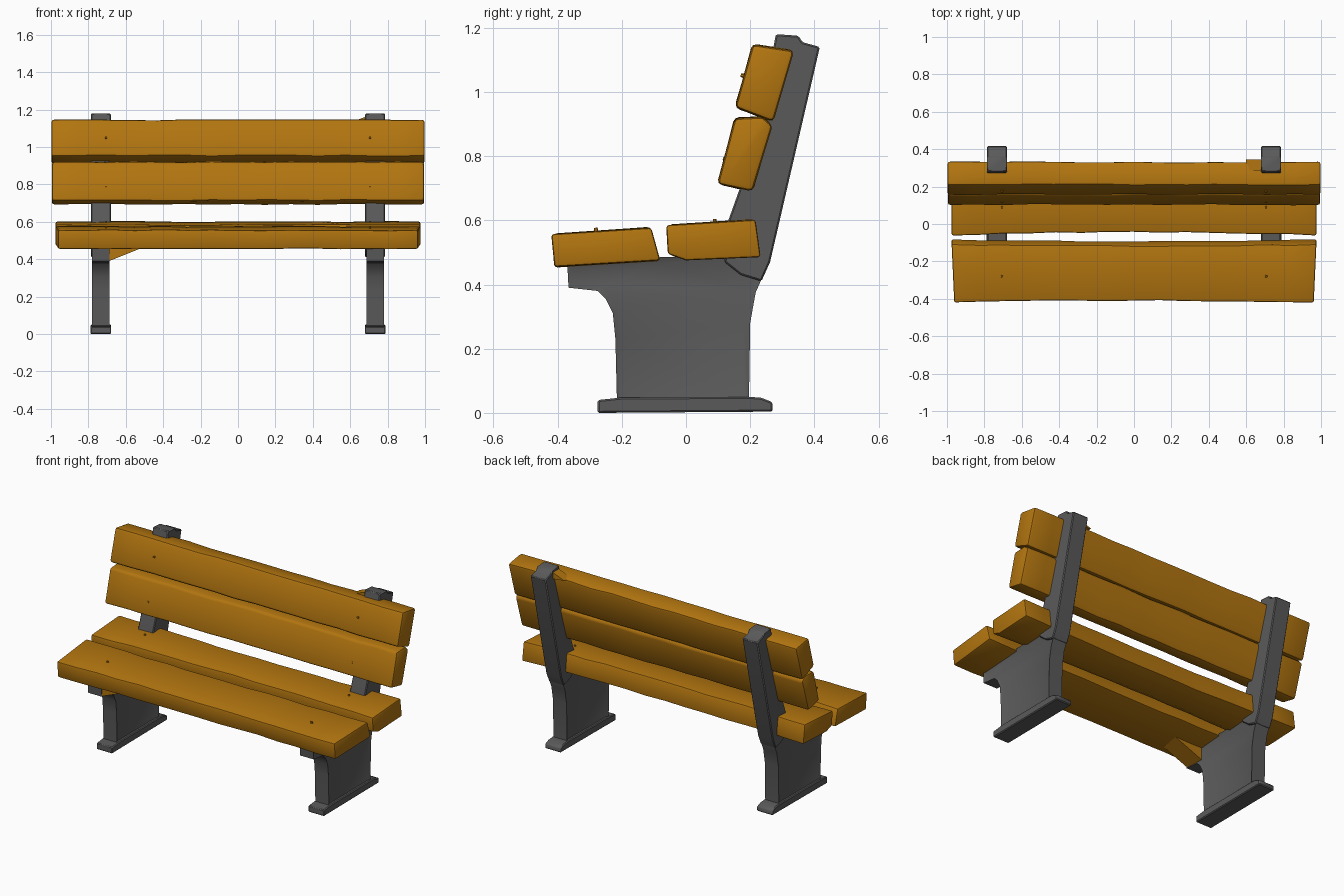
import bpy, bmesh, math, random
from mathutils import Vector, Matrix

if "Cube" in bpy.data.objects:
    bpy.data.objects.remove(bpy.data.objects["Cube"])

random.seed(4)


def material(name, rgb):
    m = bpy.data.materials.new(name)
    m.diffuse_color = (*rgb, 1)
    m.use_nodes = True
    m.node_tree.nodes["Principled BSDF"].inputs["Base Color"].default_value = m.diffuse_color
    return m


WOOD = material("brown wood", (0.445, 0.178, 0.005))
IRON = material("dark grey iron", (0.102, 0.102, 0.102))


def finish(bm, name, mat, bevel=0.0, segments=1):
    bmesh.ops.recalc_face_normals(bm, faces=bm.faces)
    if bevel:
        sharp = [e for e in bm.edges if len(e.link_faces) == 2 and e.calc_face_angle() > 0.6]
        bmesh.ops.bevel(bm, geom=sharp, offset=bevel, segments=segments, profile=0.5,
                        affect='EDGES', clamp_overlap=True)
    me = bpy.data.meshes.new(name)
    bm.to_mesh(me)
    bm.free()
    me.materials.append(mat)
    me.shade_smooth()
    me.set_sharp_from_angle(angle=math.radians(35))
    ob = bpy.data.objects.new(name, me)
    bpy.context.collection.objects.link(ob)
    return ob


def plank(name, profile, half, slant, pinch, wobble, bevel):
    """Loft a (y, z) profile along x, narrowing a little in the middle."""
    bm = bmesh.new()
    steps = 14
    cy = sum(p[0] for p in profile) / len(profile)
    rings = []
    for i in range(steps + 1):
        t = -1 + 2 * i / steps
        k = 1 - pinch * (1 - t * t)
        ring = []
        for y, z in profile:
            w = 0 if abs(t) == 1 else wobble
            ring.append(bm.verts.new((t * (half + slant * y),
                                      cy + (y - cy) * k + random.uniform(-w, w),
                                      z + random.uniform(-w, w))))
        rings.append(ring)
    n = len(profile)
    for a, b in zip(rings, rings[1:]):
        for j in range(n):
            bm.faces.new((a[j], a[(j + 1) % n], b[(j + 1) % n], b[j]))
    bm.faces.new(rings[0])
    bm.faces.new(rings[-1])
    return finish(bm, name, WOOD, bevel, 2)


def slab(name, profile, x0, x1, mat, bevel=0.0, recess=0.0):
    """Extrude a (y, z) profile from x0 to x1."""
    bm = bmesh.new()
    f = bm.faces.new([bm.verts.new((x0, y, z)) for y, z in profile])
    g = bmesh.ops.extrude_face_region(bm, geom=[f])
    bmesh.ops.translate(bm, vec=(x1 - x0, 0, 0),
                        verts=[v for v in g['geom'] if isinstance(v, bmesh.types.BMVert)])
    bmesh.ops.recalc_face_normals(bm, faces=bm.faces)
    if recess:
        sides = [f for f in bm.faces if abs(f.normal.x) > 0.9]
        bmesh.ops.inset_region(bm, faces=sides, thickness=0.02, depth=-recess)
    return finish(bm, name, mat, bevel)


# Seat and back boards
plank("front_seat_board", [(-0.42, 0.557), (-0.41, 0.455), (-0.08, 0.475), (-0.108, 0.577)],
      0.98, 0.045, 0.06, 0.003, 0.009)
plank("rear_seat_board", [(-0.062, 0.585), (-0.057, 0.495), (0.0, 0.475), (0.233, 0.485), (0.217, 0.602)],
      0.975, 0.0, 0.14, 0.003, 0.009)
plank("lower_back_board", [(0.152, 0.918), (0.238, 0.922), (0.27, 0.895), (0.207, 0.69), (0.098, 0.713)],
      0.995, 0.0, 0.03, 0.003, 0.014)
plank("upper_back_board", [(0.208, 1.148), (0.337, 1.128), (0.272, 0.907), (0.153, 0.952)],
      0.998, 0.0, 0.03, 0.003, 0.014)

# Iron end frames: foot, leg panel with bracket, leaning post
FOOT = [(-0.275, 0.0), (-0.275, 0.04), (-0.2, 0.048), (0.2, 0.05), (0.235, 0.047),
        (0.27, 0.033), (0.27, 0.004)]
LEG = [(-0.215, 0.03), (-0.22, 0.23), (-0.228, 0.31), (-0.25, 0.355), (-0.275, 0.38),
       (-0.366, 0.39), (-0.37, 0.465), (-0.08, 0.485), (0.25, 0.495), (0.255, 0.46),
       (0.217, 0.375), (0.2, 0.28), (0.196, 0.03)]
POST = [(0.12, 0.47), (0.132, 0.6), (0.175, 0.72), (0.265, 1.1), (0.28, 1.18), (0.35, 1.175),
        (0.363, 1.155), (0.417, 1.14), (0.262, 0.47), (0.235, 0.41), (0.17, 0.43)]
for side, s in (("left", -1), ("right", 1)):
    c = 0.733 * s
    slab(side + "_foot", FOOT, c - 0.055, c + 0.055, IRON, 0.005)
    slab(side + "_leg", LEG, c - 0.047, c + 0.047, IRON, 0.0, 0.008)
    slab(side + "_back_post", POST, c - 0.053, c + 0.053, IRON, 0.005)

    # Small screw heads on the boards
    for i, (y, z, d) in enumerate([(0.18, 1.05, (0, -1, 0.27)), (0.125, 0.79, (0, -1, 0.27)),
                                   (-0.28, 0.567, (0, -0.1, 1)), (0.09, 0.594, (0, -0.1, 1))]):
        bm = bmesh.new()
        rot = Vector((0, 0, 1)).rotation_difference(Vector(d)).to_matrix().to_4x4()
        bmesh.ops.create_cone(bm, cap_ends=True, segments=6, radius1=0.009, radius2=0.005,
                              depth=0.02, matrix=Matrix.Translation((0.706 * s, y, z)) @ rot)
        finish(bm, f"{side}_screw_{i + 1}", WOOD)


def splinter(name, tri, y0, y1):
    """Wooden wedge: an (x, z) triangle extruded along y."""
    bm = bmesh.new()
    a = [bm.verts.new((x, y0, z)) for x, z in tri]
    b = [bm.verts.new((x, y1, z)) for x, z in tri]
    bm.faces.new(a)
    bm.faces.new(b)
    for i in range(3):
        j = (i + 1) % 3
        bm.faces.new((a[i], a[j], b[j], b[i]))
    finish(bm, name, WOOD)


# Wedges where the boards meet the frames
splinter("under_seat_wedge", [(-0.69, 0.39), (-0.49, 0.47), (-0.69, 0.47)], -0.36, -0.24)
splinter("back_top_wedge", [(0.60, 1.13), (0.69, 1.165), (0.69, 1.12)], 0.285, 0.345)
